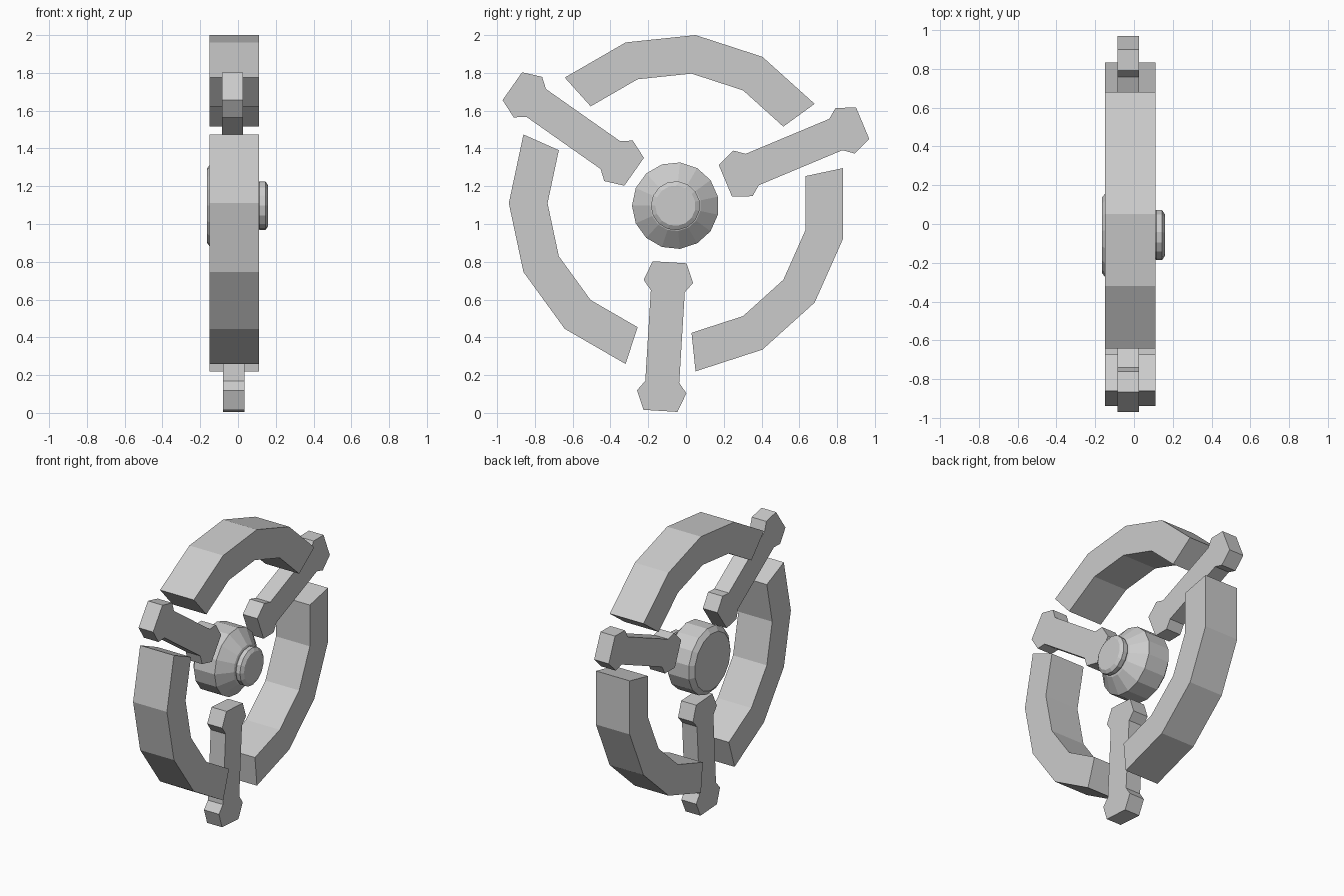
import bpy, bmesh, math

cube = bpy.data.objects.get("Cube")
if cube:
    bpy.data.objects.remove(cube, do_unlink=True)

# One plain grey for everything
grey = bpy.data.materials.new("light_grey")
grey.use_nodes = True
grey.diffuse_color = (0.6, 0.6, 0.6, 1)
grey.node_tree.nodes["Principled BSDF"].inputs["Base Color"].default_value = (0.6, 0.6, 0.6, 1)


def finish(name, bm):
    bmesh.ops.recalc_face_normals(bm, faces=bm.faces)
    mesh = bpy.data.meshes.new(name)
    bm.to_mesh(mesh)
    bm.free()
    mesh.materials.append(grey)
    obj = bpy.data.objects.new(name, mesh)
    bpy.context.collection.objects.link(obj)
    return obj


def plate(name, outline, x0, x1):
    """Extrude a (y, z) outline along x."""
    bm = bmesh.new()
    face = bm.faces.new([bm.verts.new((x0, y, z)) for y, z in outline])
    ext = bmesh.ops.extrude_face_region(bm, geom=[face])
    verts = [g for g in ext["geom"] if isinstance(g, bmesh.types.BMVert)]
    bmesh.ops.translate(bm, verts=verts, vec=(x1 - x0, 0, 0))
    return finish(name, bm)


def polar(cy, cz, r, degrees):
    a = math.radians(degrees)
    return cy + r * math.cos(a), cz + r * math.sin(a)


# Rim: three arcs of four straight runs each
RIM = (-0.043, 1.11)
for name, start in (("rim_lower_back", -84), ("rim_top", 36), ("rim_lower_front", 156)):
    angles = [start + 24 * i for i in range(5)]
    outline = [polar(*RIM, 0.895, a) for a in angles]
    outline += [polar(*RIM, 0.69, a) for a in reversed(angles)]
    plate(name, outline, -0.15, 0.11)

# Spokes: a bar with flared ends, mirrored from one quarter (along, across)
quarter = [(0.24, 0.09), (0.293, 0.131), (0.394, 0.09)]
half = quarter + [(u, -v) for u, v in reversed(quarter)]
bar = half + [(-u, -v) for u, v in half]
for name, cy, cz, degrees, x0, x1 in (
        ("spoke_bottom", -0.111, 0.404, 266.5, -0.08, 0.035),
        ("spoke_back", 0.572, 1.381, 22.7, -0.085, 0.027),
        ("spoke_front", -0.597, 1.503, 144.9, -0.085, 0.027)):
    c, s = math.cos(math.radians(degrees)), math.sin(math.radians(degrees))
    plate(name, [(cy + u * c - v * s, cz + u * s + v * c) for u, v in bar], x0, x1)


def turned(name, profile, sides, cy, cz):
    """Turn an (x, radius) profile around the x axis and close both ends."""
    bm = bmesh.new()
    rings = []
    for x, r in profile:
        pts = [polar(cy, cz, r, 180 + 360 * i / sides) for i in range(sides)]
        rings.append([bm.verts.new((x, y, z)) for y, z in pts])
    for a, b in zip(rings, rings[1:]):
        for i in range(sides):
            j = (i + 1) % sides
            bm.faces.new((a[i], a[j], b[j], b[i]))
    bm.faces.new(rings[0])
    bm.faces.new(rings[-1])
    return finish(name, bm)


# Hub: flat back, bevelled drum, cone and a grooved cap
turned("hub", [(-0.165, 0.197), (-0.14, 0.23), (0.02, 0.23), (0.1, 0.135),
               (0.105, 0.12), (0.115, 0.13), (0.145, 0.13), (0.16, 0.107)],
       15, -0.056, 1.097)
